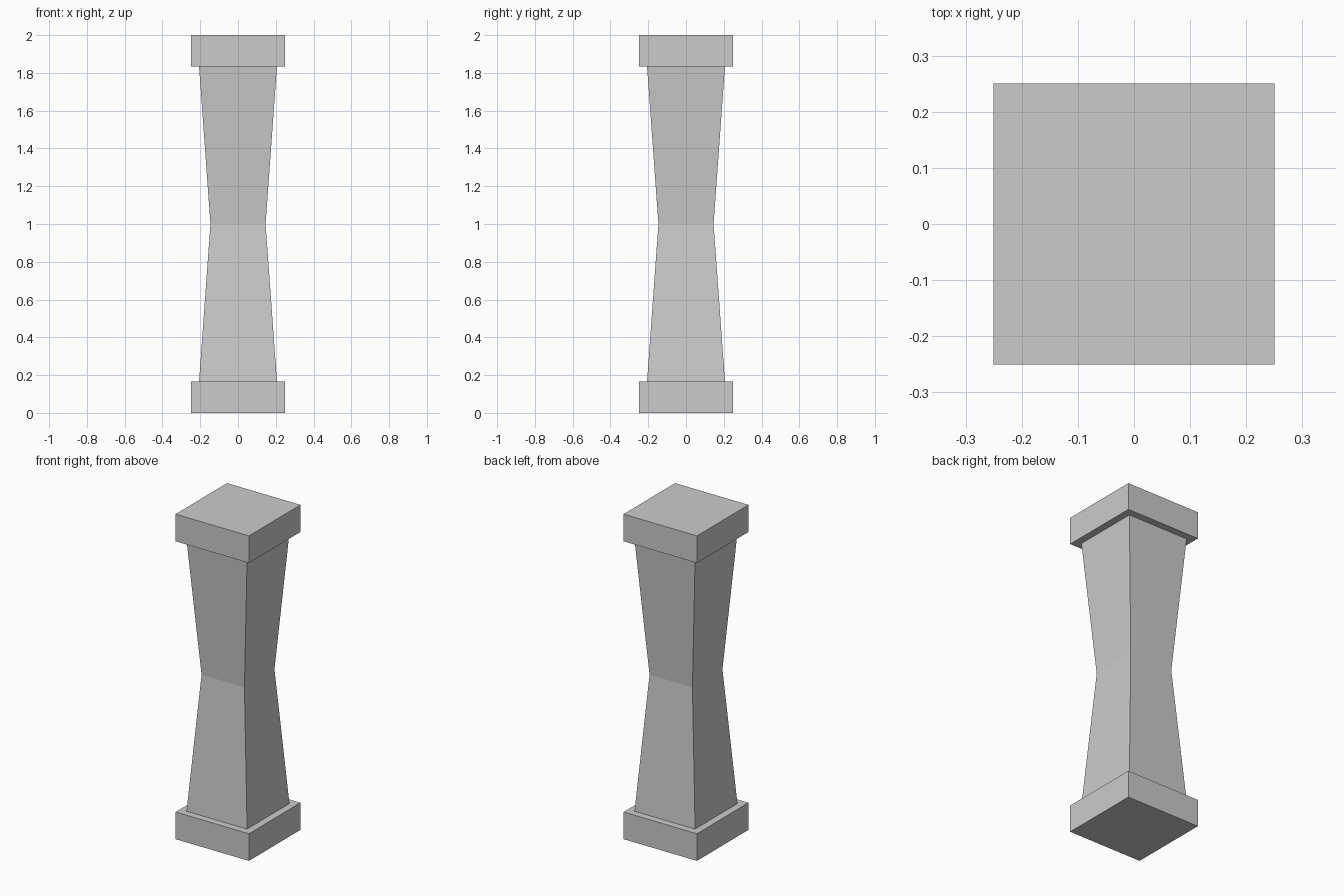
import bpy, bmesh

if "Cube" in bpy.data.objects:
    bpy.data.objects.remove(bpy.data.objects["Cube"])


def square_loft(name, sections):
    """Square column through (half_width, z) sections, capped at both ends."""
    bm = bmesh.new()
    rings = [[bm.verts.new((sx * h, sy * h, z))
              for sx, sy in ((-1, -1), (1, -1), (1, 1), (-1, 1))]
             for h, z in sections]
    for low, high in zip(rings, rings[1:]):
        for i in range(4):
            j = (i + 1) % 4
            bm.faces.new((low[i], low[j], high[j], high[i]))
    bm.faces.new(rings[0][::-1])
    bm.faces.new(rings[-1])
    mesh = bpy.data.meshes.new(name)
    bm.to_mesh(mesh)
    bm.free()
    obj = bpy.data.objects.new(name, mesh)
    bpy.context.collection.objects.link(obj)
    return obj


HEIGHT, SLAB, HALF = 2.0, 0.167, 0.25
END, WAIST = 0.206, 0.146

# Square slabs at the foot and head
square_loft("base", [(HALF, 0), (HALF, SLAB)])
square_loft("capital", [(HALF, HEIGHT - SLAB), (HALF, HEIGHT)])

# Shaft pinched at mid height
square_loft("shaft", [(END, SLAB), (WAIST, HEIGHT / 2), (END, HEIGHT - SLAB)])
